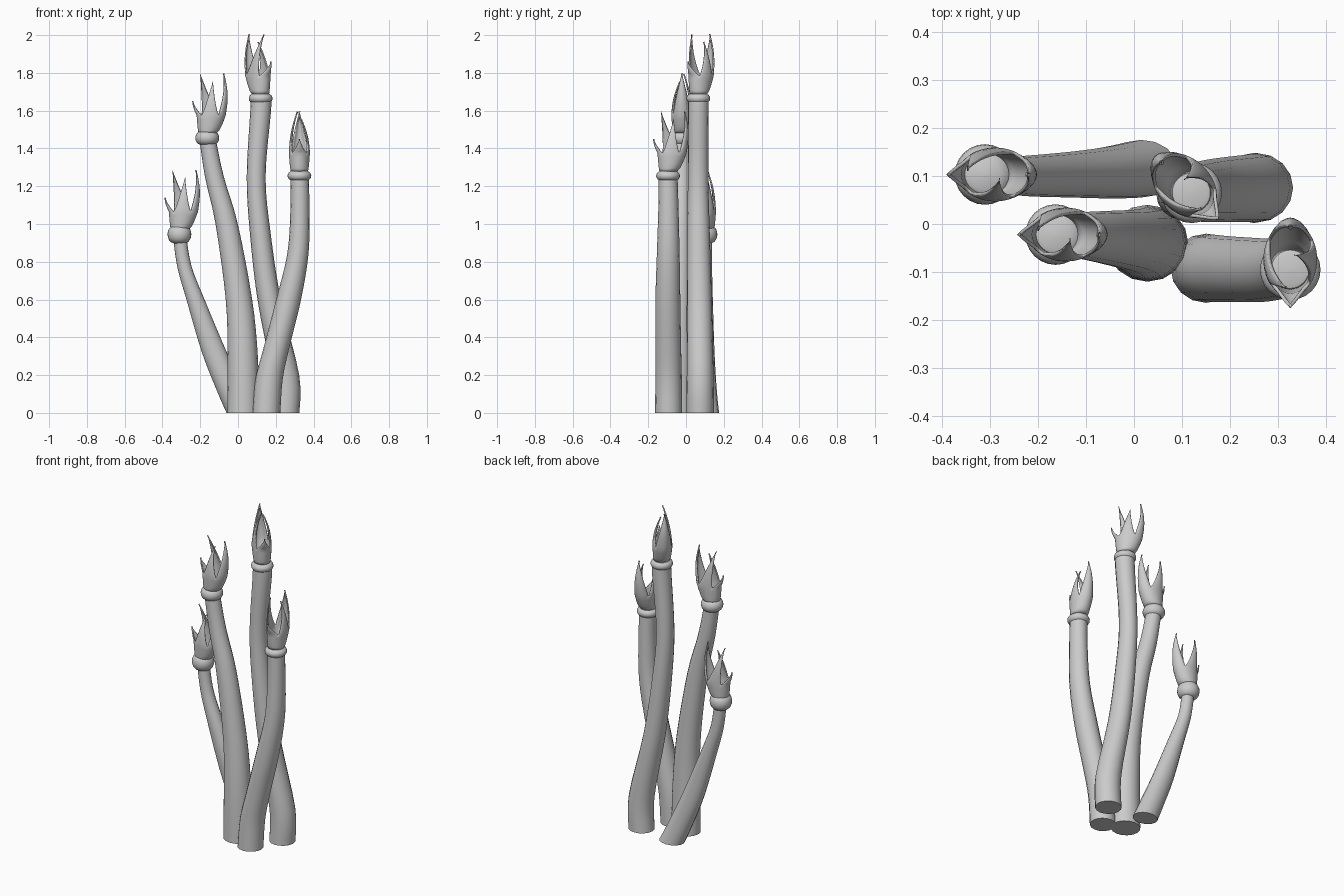
import bpy, bmesh
from math import cos, sin, pi, radians
from mathutils import Vector

if "Cube" in bpy.data.objects:
    bpy.data.objects.remove(bpy.data.objects["Cube"])


def finish(bm, name, angle=40):
    bmesh.ops.remove_doubles(bm, verts=bm.verts, dist=0.0003)
    bmesh.ops.recalc_face_normals(bm, faces=bm.faces)
    me = bpy.data.meshes.new(name)
    bm.to_mesh(me)
    bm.free()
    ob = bpy.data.objects.new(name, me)
    bpy.context.collection.objects.link(ob)
    bpy.ops.object.select_all(action='DESELECT')
    ob.select_set(True)
    bpy.context.view_layer.objects.active = ob
    bpy.ops.object.shade_smooth_by_angle(angle=radians(angle))
    return ob


def loft(bm, rings, closed=True):
    rows = [[bm.verts.new(p) for p in r] for r in rings]
    n = len(rows[0])
    for a, b in zip(rows, rows[1:]):
        for i in range(n if closed else n - 1):
            j = (i + 1) % n
            bm.faces.new((a[i], a[j], b[j], b[i]))
    return rows


def oval(x, y, z, rx, ry, n):
    return [(x + rx * cos(2 * pi * i / n), y + ry * sin(2 * pi * i / n), z) for i in range(n)]


def catmull(keys, steps=4):
    k = [Vector(p) for p in keys]
    k = [k[0]] + k + [k[-1]]
    out = []
    for a, b, c, d in zip(k, k[1:], k[2:], k[3:]):
        for s in range(steps):
            t = s / steps
            out.append(b + (c - a) * t / 2 + (2 * a - 5 * b + 4 * c - d) * t * t / 2
                       + (3 * b - a - 3 * c + d) * t ** 3 / 2)
    return out + [k[-1]]


# Stalk: level oval sections (x, y, z, rx, ry) swept upward, flat at the foot
def stalk(name, keys):
    bm = bmesh.new()
    rows = loft(bm, [oval(*p, 16) for p in catmull(keys)])
    bm.faces.new(rows[0])
    bm.faces.new(rows[-1])
    finish(bm, name)


# Collar: rounded bead around the stalk top
def collar(name, pos, h):
    bm = bmesh.new()
    rings = []
    for i in range(11):
        a = -pi / 2 + pi * i / 10
        rings.append(oval(pos[0], pos[1], pos[2] + h * sin(a), max(0.063 * max(cos(a), 0) ** 0.6, 0.0006), 
                          max(0.063 * max(cos(a), 0) ** 0.6, 0.0006), 24))
    rows = loft(bm, rings)
    bm.faces.new(rows[0])
    bm.faces.new(rows[-1])
    finish(bm, name)


# Petals: centre angle, half width, tip, outward bulge, taper power
PETALS = [(0, 58, (0.09, 0.0, 0.342), 0.014, 1.25),
          (95, 37, (-0.037, 0.014, 0.34), 0.010, 0.75),
          (180, 48, (-0.08, 0.0, 0.195), 0.016, 0.7),
          (265, 37, (0.03, -0.014, 0.30), 0.010, 0.75)]


def cup_point(deg, t):
    a = radians(deg)
    w = t ** 0.65
    rx, ry = 0.045 + 0.032 * w, 0.045 + 0.011 * w
    return Vector((0.021 * w + rx * cos(a), ry * sin(a), 0.02 + 0.10 * t))


# Blossom: flared cup that splits into four curved pointed petals
def blossom(name, pos, turn):
    bm = bmesh.new()
    cols = 8
    for ang, half, tip, bulge, power in PETALS:
        tip = Vector(tip)
        angs = [ang - half + 2 * half * i / cols for i in range(cols + 1)]
        rows = [[cup_point(d, k / 5) for d in angs] for k in range(6)]
        mid = cup_point(ang, 1)
        out = Vector((cos(radians(ang)), sin(radians(ang)), 0))
        for k in range(1, 10):
            t = k / 9
            centre = mid.lerp(tip, t) + out * bulge * sin(pi * t)
            if ang == 180:
                centre.x += 0.012 * sin(pi * t)
            width = max(1 - t ** power, 0.02)
            row = []
            for p in rows[5]:
                d = p - mid
                row.append(centre + d * width)
            rows.append(row)
        loft(bm, rows, closed=False)
    bmesh.ops.remove_doubles(bm, verts=bm.verts, dist=0.0003)
    ob = finish(bm, name, 60)
    shell = ob.modifiers.new("shell", 'SOLIDIFY')
    shell.thickness = 0.007
    shell.offset = -1
    ob.location = pos
    ob.rotation_euler.z = radians(turn)


STALKS = {
    "left_short": ([(0.015, 0.115, 0, .076, .06), (-0.04, 0.108, .12, .073, .055),
                    (-0.125, 0.103, .32, .066, .048), (-0.225, 0.10, .6, .048, .042),
                    (-0.285, 0.102, .78, .038, .036), (-0.31, 0.103, .95, .035, .035)], .05, 0),
    "left_tall": ([(0.028, -0.04, 0, .085, .08), (0.025, -0.04, .3, .08, .075),
                   (0.005, -0.035, .6, .07, .065), (-0.06, -0.028, 1.0, .059, .055),
                   (-0.125, -0.023, 1.25, .05, .047), (-0.163, -0.022, 1.46, .043, .045)], .04, 0),
    "centre_tall": ([(0.25, 0.075, 0, .075, .073), (0.25, 0.075, .2, .074, .071),
                     (0.165, 0.07, .6, .062, .066), (0.118, 0.066, .95, .055, .06),
                     (0.096, 0.064, 1.25, .05, .054), (0.12, 0.065, 1.6, .055, .055),
                     (0.12, 0.065, 1.67, .055, .055)], .03, 135),
    "right_front": ([(0.15, -0.092, 0, .074, .072), (0.165, -0.092, .18, .072, .07),
                     (0.205, -0.094, .35, .068, .068), (0.268, -0.096, .6, .066, .066),
                     (0.318, -0.094, .85, .056, .06), (0.328, -0.093, 1.1, .05, .053),
                     (0.325, -0.095, 1.26, .049, .05)], .03, 90),
}

for part, (keys, bead, turn) in STALKS.items():
    x, y, z = keys[-1][:3]
    pos = Vector((x, y, z - 0.005))
    stalk(part + "_stalk", keys)
    collar(part + "_collar", pos, bead)
    blossom(part + "_blossom", pos, turn)
